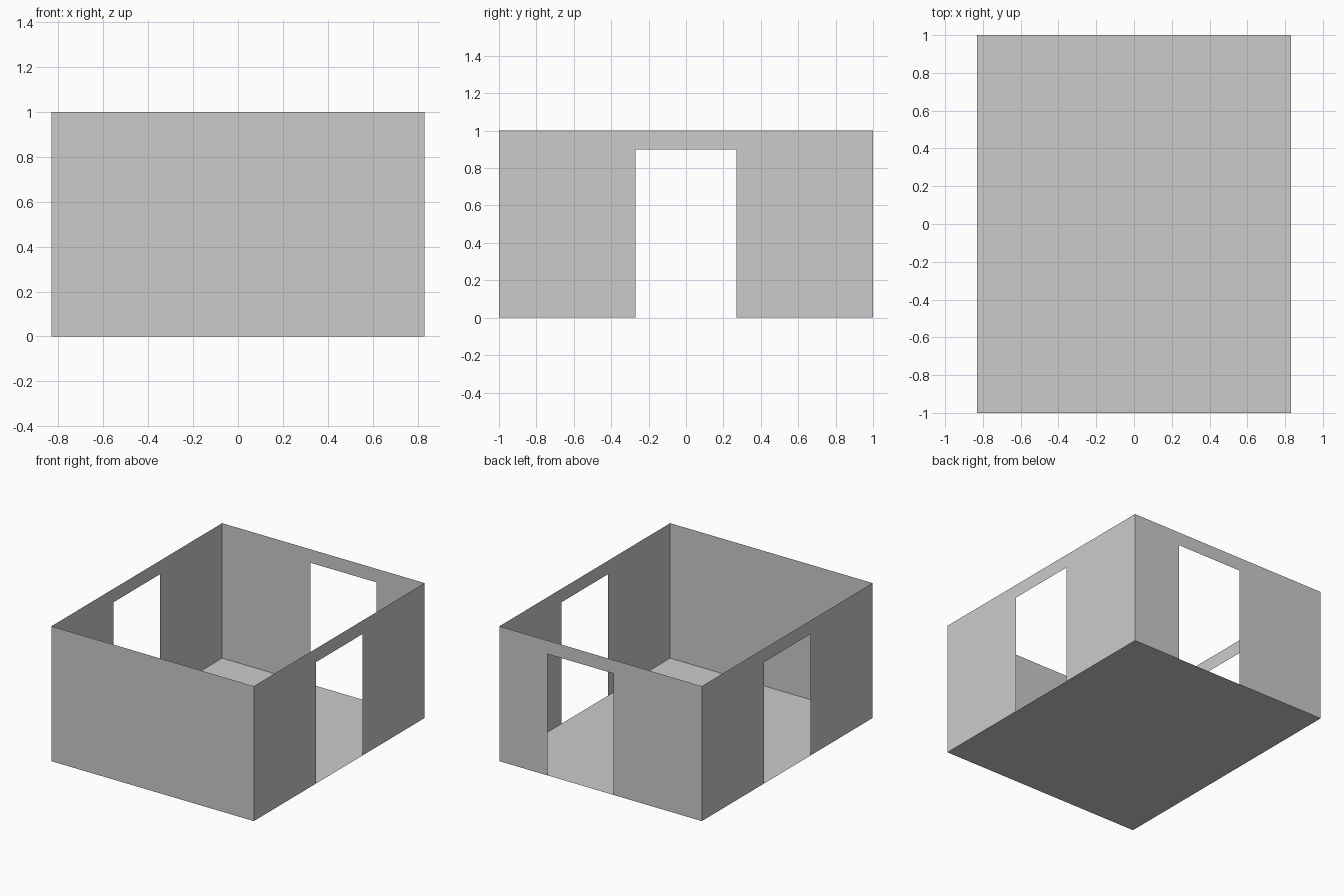
import bpy
import bmesh

if "Cube" in bpy.data.objects:
    bpy.data.objects.remove(bpy.data.objects["Cube"])

HX, HY, H = 0.83, 1.0, 1.0   # half width, half depth, wall height
DOOR_H = 0.9


def sheet(name, quads):
    """Flat thin sheet made of quads with shared corners merged."""
    bm = bmesh.new()
    for q in quads:
        bm.faces.new([bm.verts.new(p) for p in q])
    bmesh.ops.remove_doubles(bm, verts=bm.verts, dist=1e-5)
    me = bpy.data.meshes.new(name)
    bm.to_mesh(me)
    bm.free()
    ob = bpy.data.objects.new(name, me)
    bpy.context.collection.objects.link(ob)
    return ob


def wall(name, start, end, door=None):
    """Wall from start to end; door = (from, to) distances along the wall."""
    (x0, y0), (x1, y1) = start, end
    length = ((x1 - x0) ** 2 + (y1 - y0) ** 2) ** 0.5

    def at(d, z):
        t = d / length
        return (x0 + (x1 - x0) * t, y0 + (y1 - y0) * t, z)

    if door is None:
        return sheet(name, [[at(0, 0), at(length, 0), at(length, H), at(0, H)]])
    a, b = door
    # one outline running around the doorway
    outline = [(0, 0), (a, 0), (a, DOOR_H), (b, DOOR_H), (b, 0),
               (length, 0), (length, H), (0, H)]
    return sheet(name, [[at(d, z) for d, z in outline]])


# Floor
sheet("floor", [[(-HX, -HY, 0), (HX, -HY, 0), (HX, HY, 0), (-HX, HY, 0)]])

# Walls, counter-clockwise so they face outward
wall("front_wall", (-HX, -HY), (HX, -HY))
wall("right_wall", (HX, -HY), (HX, HY), (HY - 0.27, HY + 0.27))
wall("back_wall", (HX, HY), (-HX, HY), (HX - 0.435, HX + 0.105))
wall("left_wall", (-HX, HY), (-HX, -HY), (HY - 0.27, HY + 0.27))
